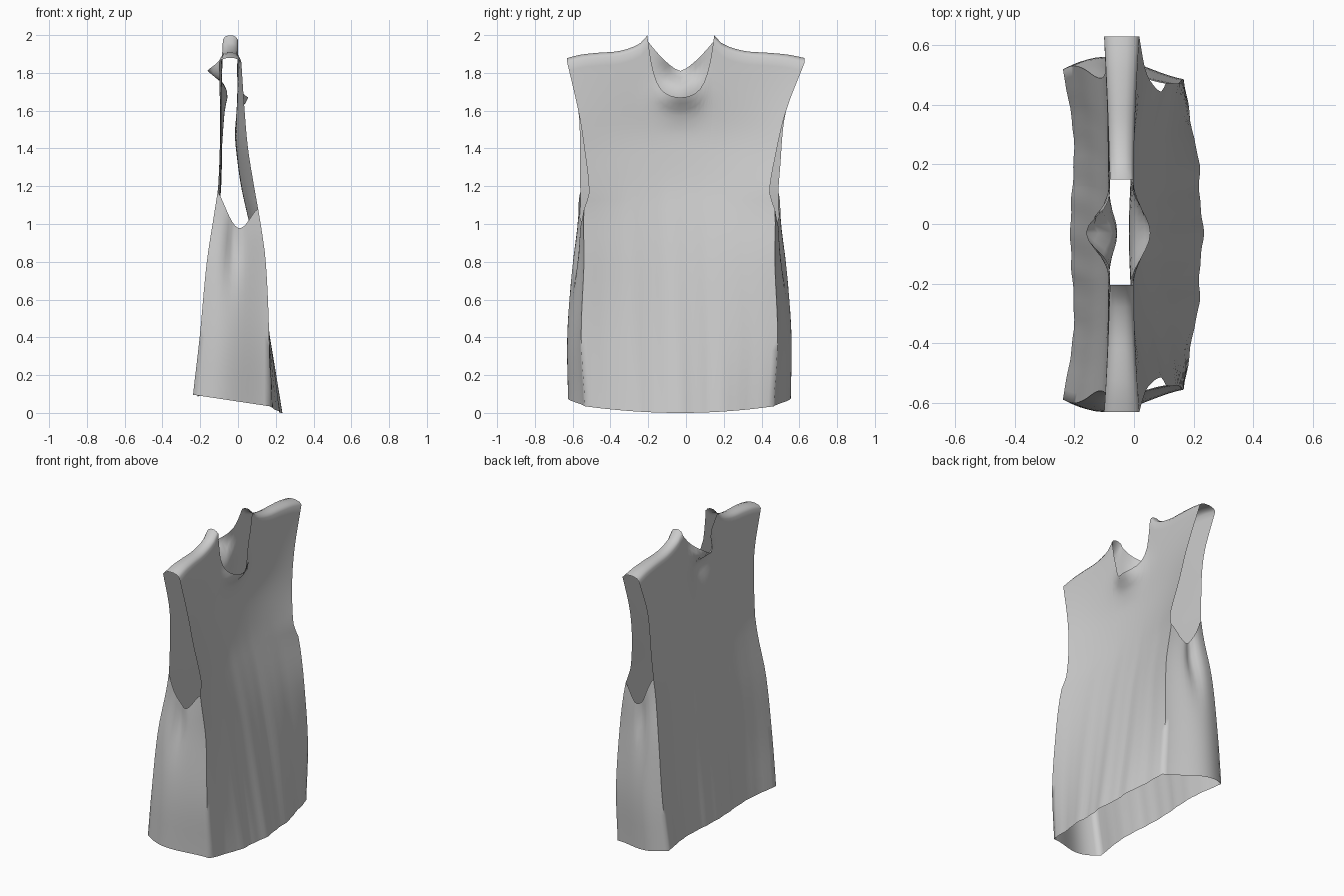
import bpy, bmesh, math

if "Cube" in bpy.data.objects:
    bpy.data.objects.remove(bpy.data.objects["Cube"])

NECK = 0.28          # neck half width as a share of the shoulder half width
LOW, HIGH, SIDE = 14, 18, 14


def curve(points):
    """Smooth interpolation (Catmull-Rom tangents) through a few (key, value) points."""
    def at(k):
        if k <= points[0][0]:
            return points[0][1]
        if k >= points[-1][0]:
            return points[-1][1]
        i = max(n for n in range(len(points) - 1) if points[n][0] <= k)
        def slope(n):
            a, b = points[max(n - 1, 0)], points[min(n + 1, len(points) - 1)]
            return (b[1] - a[1]) / (b[0] - a[0])
        (k0, v0), (k1, v1) = points[i], points[i + 1]
        h = k1 - k0
        t = (k - k0) / h
        return (v0 * (1 + 2 * t) * (1 - t) ** 2 + h * slope(i) * t * (1 - t) ** 2
                + v1 * t * t * (3 - 2 * t) + h * slope(i + 1) * t * t * (t - 1))
    return at


# Shoulder line, and the depth and width profiles of both panels by height
ridge = curve([(NECK, 2.0), (.35, 1.955), (.52, 1.918), (.71, 1.908), (.87, 1.898), (1, 1.88)])
centre_line = curve([(1.2, -.035), (1.6, -.02), (1.86, 0)])

# "underarm" is the height where the side ends and the armhole begins
front = dict(
    mid=curve([(0, .228), (.4, .165), (.8, .1), (1, .06), (1.2, .016), (1.4, -.011),
               (1.5, -.017), (1.67, -.01), (2, -.002)]),
    edge=curve([(0, .168), (.4, .165), (.8, .147), (1, .12), (1.2, .085), (1.4, .053),
                (1.6, .035), (1.85, .018)]),
    collar=curve([(1.5, 0), (1.6, .02), (1.67, .065), (1.8, 0)]),
    width=curve([(.05, .5), (.4, .52), (.8, .505), (1.08, .505), (1.16, .478), (1.4, .51),
                 (1.6, .55), (1.86, .63)]),
    neck=lambda s: 1.67 + .33 * (.3 * s ** 2 + .7 * s ** 6),
    hem=lambda u: .035 * u * u,
    underarm=1.08, spread=.17, fold=.005, rate=13, sign=1)
back = dict(
    mid=curve([(.1, -.2), (.4, -.168), (.8, -.13), (1, -.107), (1.2, -.088), (1.6, -.085),
               (2, -.078)]),
    edge=curve([(.1, -.238), (.4, -.203), (.8, -.165), (1.08, -.122), (1.2, -.105),
                (1.5, -.095), (1.85, -.1)]),
    collar=curve([(1.4, 0), (1.6, .015), (1.69, .028), (1.75, 0), (1.81, -.08), (1.92, 0)]),
    width=curve([(.1, .553), (.4, .565), (.8, .553), (1.08, .525), (1.3, .53), (1.6, .55),
                 (1.86, .63)]),
    neck=lambda s: 1.81 + .16 * abs(s) ** 1.4,
    hem=lambda u: .088 + .008 * u * u,
    underarm=1.17, spread=.13, fold=.014, rate=4.7, sign=-1)


def panel_point(p, u, z):
    """Point on a cloth panel: u runs across, z is the height."""
    x = p["mid"](z) + (p["edge"](z) - p["mid"](z)) * u * u
    x += p["collar"](z) * math.exp(-(u / p["spread"]) ** 2)
    # soft hanging folds, fading towards the shoulders and side seams
    fade = max(0, 1 - z / 1.3) * (1 - u ** 4)
    x += p["sign"] * fade * (p["fold"] * math.cos(p["rate"] * u) + .002 * math.cos(29 * u + 2 * z))
    # the cloth around the neck keeps the full shoulder width
    pull = min(1, max(0, (z - 1.3) / .35)) * (1 - u * u) ** 2
    width = p["width"](z) * (1 - pull) + .63 * pull
    y = width * u - .03 * (1 - u * u) + centre_line(z) * u * u
    return x, y, z


outer = [NECK + (1 - NECK) * i / 12 for i in range(13)]
inner = [NECK * math.sin(math.pi * i / 20) for i in range(-9, 10)]
across = [-u for u in reversed(outer)] + inner + outer

bm = bmesh.new()


def build_panel(p):
    columns = []
    for u in across:
        shoulder = abs(u) > NECK - .001
        top = ridge(abs(u)) - .025 if shoulder else p["neck"](u / NECK)
        hem, middle = p["hem"](u), p["underarm"]
        heights = [hem + (middle - hem) * i / LOW for i in range(LOW)]
        heights += [middle + (top - middle) * i / HIGH for i in range(HIGH + 1)]
        columns.append([bm.verts.new(panel_point(p, u, z)) for z in heights])
    return columns


def skin(columns):
    """Fill quads between neighbouring columns of vertices."""
    for a, b in zip(columns, columns[1:]):
        for i in range(min(len(a), len(b)) - 1):
            bm.faces.new((a[i], b[i], b[i + 1], a[i + 1]))


# Front and back panels
front_columns, back_columns = build_panel(front), build_panel(back)
skin(front_columns)
skin(back_columns)

# Rounded strips over both shoulders
for pick in (slice(0, len(outer)), slice(-len(outer), None)):
    strips = []
    for f, b in zip(front_columns[pick], back_columns[pick]):
        a, c = f[-1], b[-1]
        strip = [a]
        for t in (.12, .35, .65, .88):
            co = a.co.lerp(c.co, t)
            co.z += .025 * math.sin(math.pi * t) ** .5
            strip.append(bm.verts.new(co))
        strips.append(strip + [c])
    skin(strips)

# Side gussets below the armholes, fuller at the hem, with a soft pleat at the top
for end, out in ((0, -1), (-1, 1)):
    f, b = front_columns[end][:LOW + 1], back_columns[end][:LOW + 1]
    gusset = [f]
    for k in range(1, SIDE):
        s = k / SIDE
        column = []
        for i in range(LOW + 1):
            t = i / LOW
            co = f[i].co.lerp(b[i].co, s)
            bulge = (.055 - .035 * t) * math.sin(math.pi * s ** 1.5)
            pleat = .03 * math.exp(-((s - .6) / .13) ** 2) * math.exp(-((t - .85) / .25) ** 2)
            co.y += out * (bulge - pleat)
            co.z -= .145 * math.sin(math.pi * s) ** 1.4 * t ** 3
            column.append(bm.verts.new(co))
        gusset.append(column)
    skin(gusset + [b])

bmesh.ops.recalc_face_normals(bm, faces=bm.faces)
mesh = bpy.data.meshes.new("sleeveless_top")
bm.to_mesh(mesh)
bm.free()
top = bpy.data.objects.new("sleeveless_top", mesh)
bpy.context.collection.objects.link(top)

# Plain cloth colour
cloth = bpy.data.materials.new("light_grey_cloth")
cloth.use_nodes = True
colour = (.6, .6, .6, 1)
cloth.diffuse_color = colour
cloth.node_tree.nodes["Principled BSDF"].inputs["Base Color"].default_value = colour
mesh.materials.append(cloth)

bpy.context.view_layer.objects.active = top
top.select_set(True)
bpy.ops.object.shade_smooth_by_angle(angle=math.radians(75))
